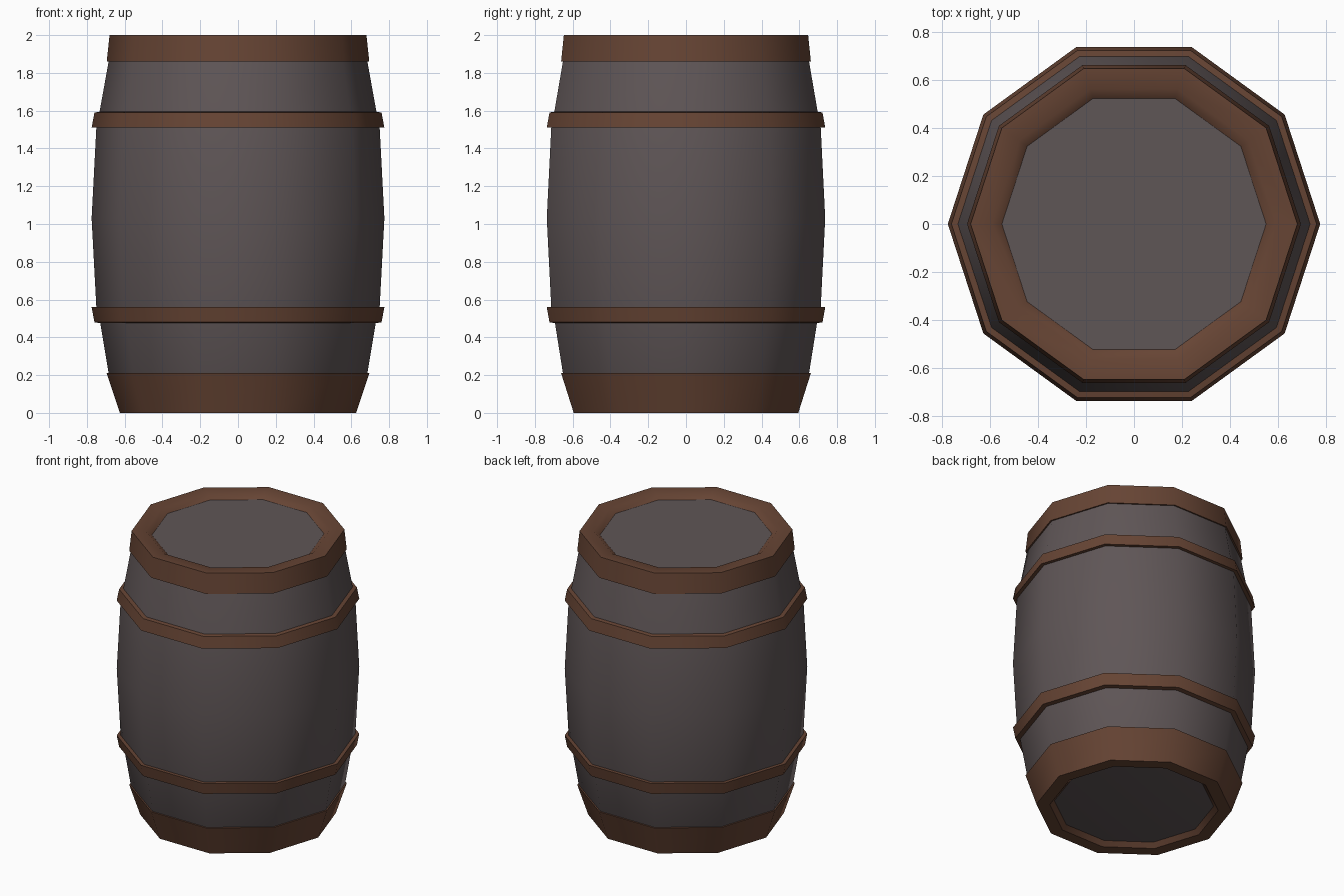
import bpy, bmesh, math

if "Cube" in bpy.data.objects:
    bpy.data.objects.remove(bpy.data.objects["Cube"])

SIDES = 10


def material(name, rgb):
    m = bpy.data.materials.new(name)
    m.diffuse_color = (*rgb, 1)
    m.use_nodes = True
    m.node_tree.nodes["Principled BSDF"].inputs["Base Color"].default_value = m.diffuse_color
    return m


grey = material("weathered grey wood", (0.114, 0.092, 0.094))
brown = material("rusty brown", (0.133, 0.058, 0.034))


def lathe(name, profile, mat, closed):
    """Spin (radius, z) points, listed bottom to top on the outside; cap open ends."""
    bm = bmesh.new()
    rings = []
    for r, z in profile:
        rings.append([bm.verts.new((r * math.cos(math.tau * i / SIDES),
                                    r * math.sin(math.tau * i / SIDES), z))
                      for i in range(SIDES)])
    pairs = list(zip(rings, rings[1:]))
    if closed:
        pairs.append((rings[-1], rings[0]))
    else:
        bm.faces.new(rings[0][::-1])
        bm.faces.new(rings[-1])
    for a, b in pairs:
        for i in range(SIDES):
            j = (i + 1) % SIDES
            bm.faces.new((a[i], a[j], b[j], b[i]))
    bmesh.ops.recalc_face_normals(bm, faces=bm.faces)
    me = bpy.data.meshes.new(name)
    bm.to_mesh(me)
    bm.free()
    me.materials.append(mat)
    ob = bpy.data.objects.new(name, me)
    bpy.context.collection.objects.link(ob)
    bpy.ops.object.select_all(action='DESELECT')
    ob.select_set(True)
    bpy.context.view_layer.objects.active = ob
    bpy.ops.object.shade_smooth_by_angle(angle=math.radians(40))
    return ob


# Bulging barrel body, its end caps forming the lid and base
lathe("barrel_body", [(0.53, 0.03), (0.60, 0.04), (0.685, 0.21), (0.73, 0.48),
                      (0.75, 0.56), (0.775, 1.03), (0.75, 1.51), (0.73, 1.61),
                      (0.685, 1.86), (0.655, 1.97)], grey, False)

# Middle hoops, widest on the side facing the belly
lathe("upper_hoop", [(0.70, 1.51), (0.775, 1.51), (0.76, 1.59), (0.70, 1.60)], brown, True)
lathe("lower_hoop", [(0.70, 0.47), (0.76, 0.48), (0.775, 0.56), (0.70, 0.56)], brown, True)

# End rims with a shallow recess around the lid and base
lathe("top_rim", [(0.55, 1.86), (0.695, 1.86), (0.68, 2.0), (0.59, 2.0),
                  (0.55, 1.97)], brown, True)
lathe("bottom_rim", [(0.51, 0.03), (0.54, 0.0), (0.625, 0.0), (0.695, 0.21),
                     (0.51, 0.21)], brown, True)
